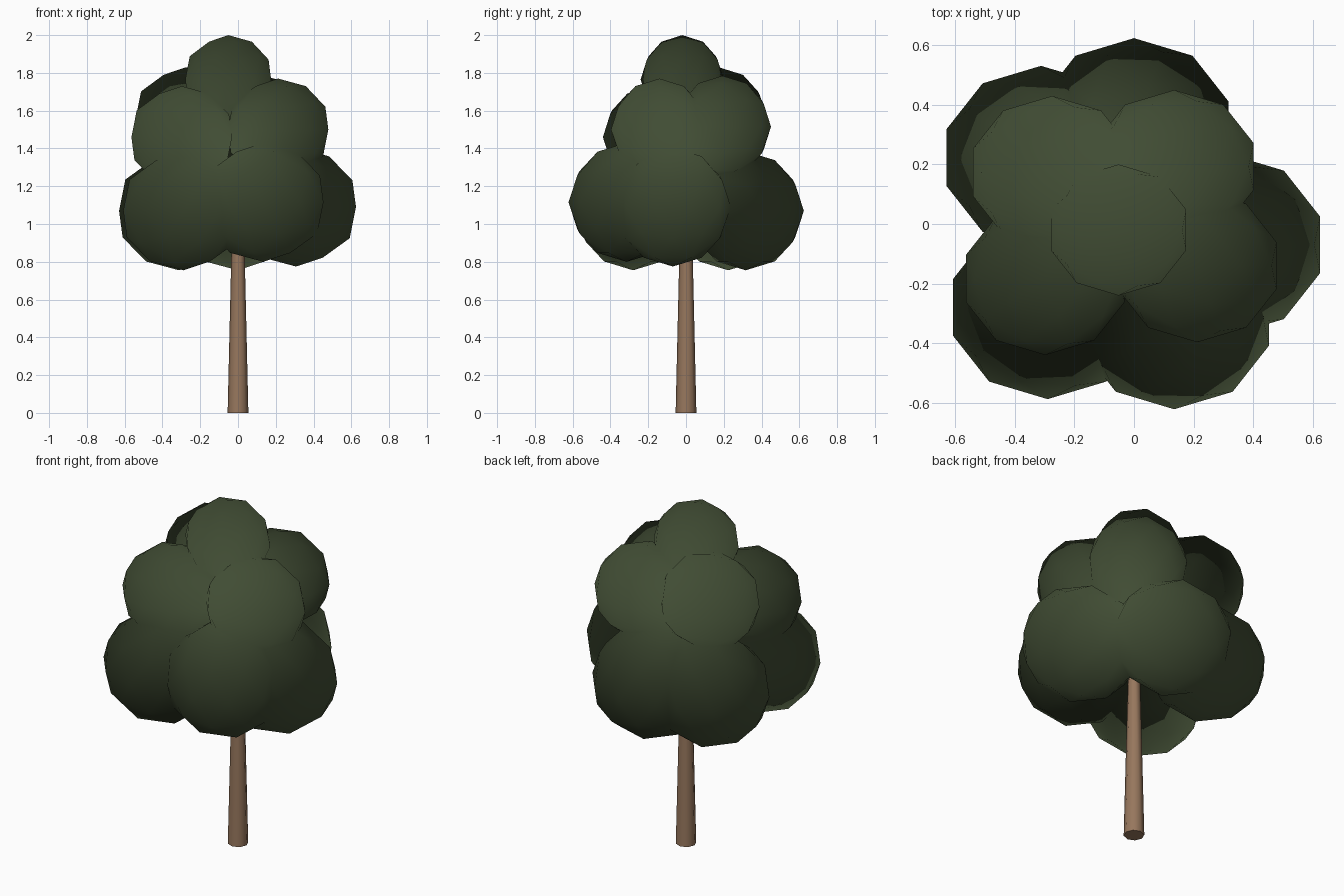
import bpy, bmesh
from mathutils import Matrix, Vector

cube = bpy.data.objects.get("Cube")
if cube:
    bpy.data.objects.remove(cube)


def material(name, rgb):
    mat = bpy.data.materials.new(name)
    mat.use_nodes = True
    mat.diffuse_color = (*rgb, 1)
    mat.node_tree.nodes["Principled BSDF"].inputs["Base Color"].default_value = (*rgb, 1)
    return mat


def finish(name, bm, mat):
    mesh = bpy.data.meshes.new(name)
    bm.to_mesh(mesh)
    bm.free()
    mesh.materials.append(mat)
    mesh.shade_smooth()
    obj = bpy.data.objects.new(name, mesh)
    bpy.context.collection.objects.link(obj)
    return obj


leaf_green = material("leaf green", (0.052, 0.073, 0.034))
bark_brown = material("bark brown", (0.31, 0.185, 0.11))
CROWN_CENTRE = Vector((0, 0, 1.25))


# Foliage clump: faceted ball whose normals fan out from the crown centre
def clump(name, centre, size):
    bm = bmesh.new()
    place = Matrix.Translation(centre) @ Matrix.Diagonal((*size, 1))
    bmesh.ops.create_icosphere(bm, subdivisions=2, radius=1, matrix=place)
    mesh = finish(name, bm, leaf_green).data
    mesh.normals_split_custom_set_from_vertices(
        [(v.co - CROWN_CENTRE).normalized() for v in mesh.vertices])


LOWER, MIDDLE, TOP = (0.334, 0.308, 0.315), (0.28, 0.257, 0.27), (0.239, 0.22, 0.235)

# Lower ring of foliage
clump("lower_foliage_back", (0, 0.316, 1.07), LOWER)
clump("lower_foliage_left", (0.307, -0.07, 1.09), LOWER)
clump("lower_foliage_front_left", (0.135, -0.314, 1.115), LOWER)
clump("lower_foliage_front_right", (-0.29, -0.28, 1.07), LOWER)
clump("lower_foliage_back_right", (-0.312, 0.223, 1.07), LOWER)

# Middle ring of foliage
clump("middle_foliage_front_left", (0.212, -0.14, 1.5), MIDDLE)
clump("middle_foliage_back_left", (0.135, 0.193, 1.515), MIDDLE)
clump("middle_foliage_front_right", (-0.298, -0.183, 1.46), MIDDLE)
clump("middle_foliage_back_right", (-0.275, 0.173, 1.56), MIDDLE)

# Crown tip
clump("top_foliage", (-0.052, -0.02, 1.765), TOP)

# Tapered trunk
bm = bmesh.new()
bmesh.ops.create_cone(bm, cap_ends=True, segments=8, radius1=0.055, radius2=0.027,
                      depth=1.2, matrix=Matrix.Translation((0, 0, 0.6)))
trunk = finish("trunk", bm, bark_brown)
for face in trunk.data.polygons:
    face.use_smooth = abs(face.normal.z) < 0.5
